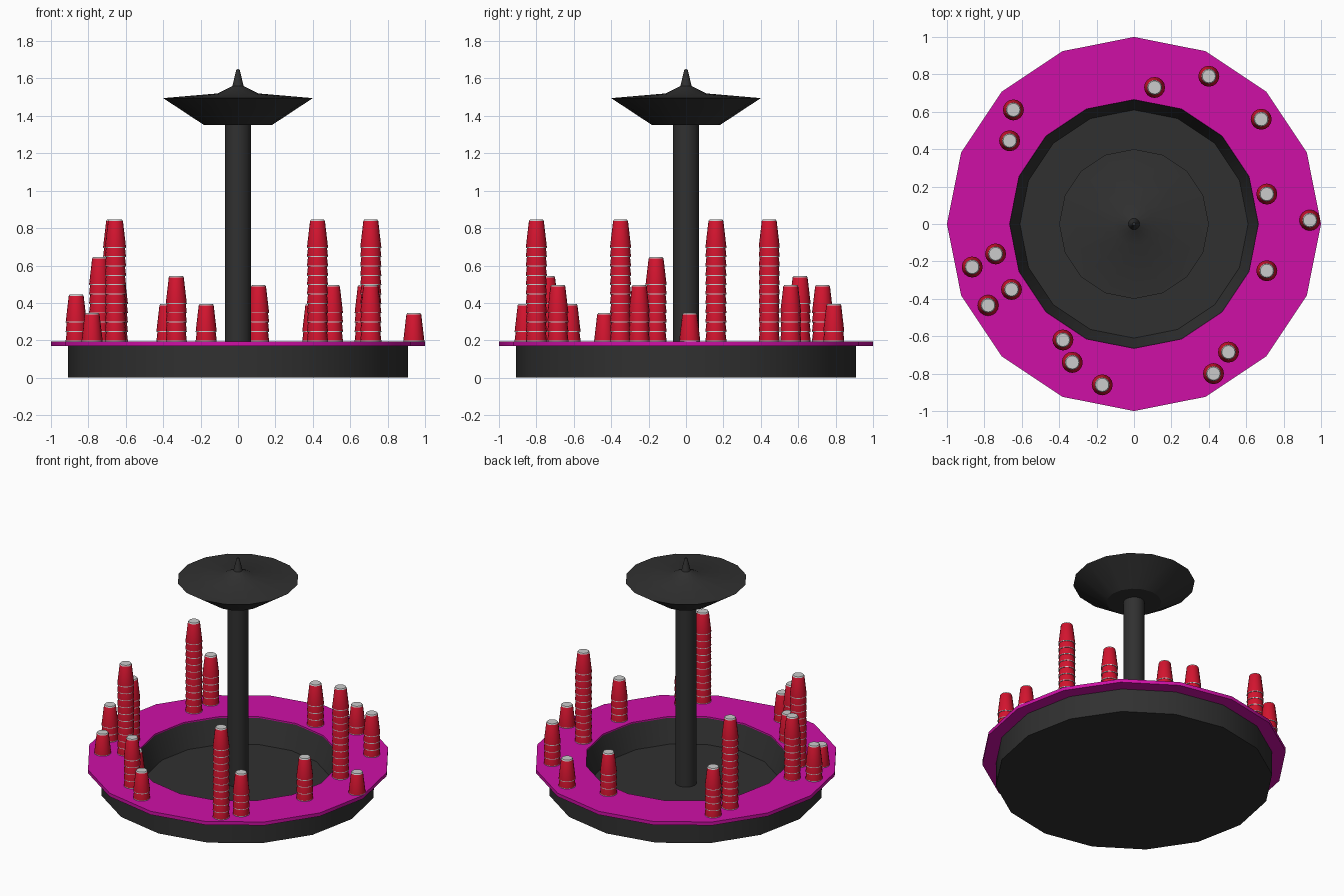
import bpy, bmesh, math

if "Cube" in bpy.data.objects:
    bpy.data.objects.remove(bpy.data.objects["Cube"])

SIDES = 16


def material(name, rgb):
    m = bpy.data.materials.new(name)
    m.diffuse_color = (*rgb, 1)
    m.use_nodes = True
    m.node_tree.nodes["Principled BSDF"].inputs["Base Color"].default_value = m.diffuse_color
    return m


DARK = material("charcoal", (0.03, 0.03, 0.03))
MAGENTA = material("magenta", (0.62, 0.005, 0.38))
RED = material("red", (0.65, 0.007, 0.028))
WHITE = material("white", (0.6, 0.6, 0.6))


def add_lathe(bm, profile, z0=0.0, mats=None, closed=False):
    """Revolve (radius, z) points about z; radius 0 collapses to a pole."""
    rings = []
    for r, z in profile:
        n = 1 if r == 0 else SIDES
        rings.append([bm.verts.new((r * math.cos(2 * math.pi * i / SIDES),
                                    r * math.sin(2 * math.pi * i / SIDES), z + z0))
                      for i in range(n)])
    pairs = list(zip(rings, rings[1:]))
    if closed:
        pairs.append((rings[-1], rings[0]))
    for k, (a, b) in enumerate(pairs):
        for i in range(SIDES):
            j = (i + 1) % SIDES
            quad = [a[i % len(a)], a[j % len(a)], b[j % len(b)], b[i % len(b)]]
            face = bm.faces.new(list(dict.fromkeys(quad)))
            face.material_index = mats[k] if mats else 0


def finish(name, bm, materials, location=(0, 0, 0)):
    bmesh.ops.recalc_face_normals(bm, faces=bm.faces[:])
    me = bpy.data.meshes.new(name)
    bm.to_mesh(me)
    bm.free()
    for m in materials:
        me.materials.append(m)
    me.shade_smooth()
    me.set_sharp_from_angle(angle=math.radians(30))
    ob = bpy.data.objects.new(name, me)
    ob.location = location
    bpy.context.collection.objects.link(ob)
    return ob


def lathe(name, profile, mat, closed=False):
    bm = bmesh.new()
    add_lathe(bm, profile, closed=closed)
    return finish(name, bm, [mat])


# Tray base with a sunken floor
lathe("tray_base", [(0, 0), (0.91, 0), (0.91, 0.172), (0.665, 0.185),
                    (0.61, 0.02), (0, 0.02)], DARK)

# Flat magenta counter ring
lathe("counter_ring", [(0.665, 0.17), (1.0, 0.17), (1.0, 0.195), (0.665, 0.195)],
      MAGENTA, closed=True)

# Central column
lathe("column", [(0, 0.02), (0.07, 0.02), (0.07, 1.36), (0, 1.36)], DARK)

# Upper dish with pointed finial
lathe("top_dish", [(0, 1.35), (0.18, 1.35), (0.40, 1.495), (0.11, 1.52),
                   (0.03, 1.56), (0.009, 1.648), (0, 1.65)], DARK)

# Upturned cup: inner wall, lip, red outside, pale bottom
CUP = [(0, 0.143), (0.035, 0.143), (0.052, 0.0), (0.056, 0.0), (0.056, 0.005),
       (0.040, 0.142), (0.035, 0.15), (0, 0.15)]
CUP_MATS = [1, 1, 1, 1, 0, 1, 1]

# Stacks on the ring: x, y, number of cups
STACKS = [
    (0.40, 0.79, 2), (0.11, 0.73, 4), (-0.645, 0.61, 5), (-0.665, 0.445, 11),
    (0.68, 0.56, 4), (0.71, 0.16, 11), (0.94, 0.02, 1), (0.71, -0.25, 4),
    (-0.74, -0.16, 7), (-0.865, -0.23, 3), (-0.655, -0.35, 11), (-0.78, -0.435, 1),
    (-0.38, -0.62, 2), (-0.33, -0.74, 5), (-0.17, -0.86, 2), (0.505, -0.685, 4),
    (0.425, -0.80, 11),
]
for n, (x, y, count) in enumerate(STACKS, 1):
    bm = bmesh.new()
    for k in range(count):
        add_lathe(bm, CUP, z0=0.05 * k, mats=CUP_MATS)
    finish(f"cup_stack_{n:02d}", bm, [RED, WHITE], (x, y, 0.195))
